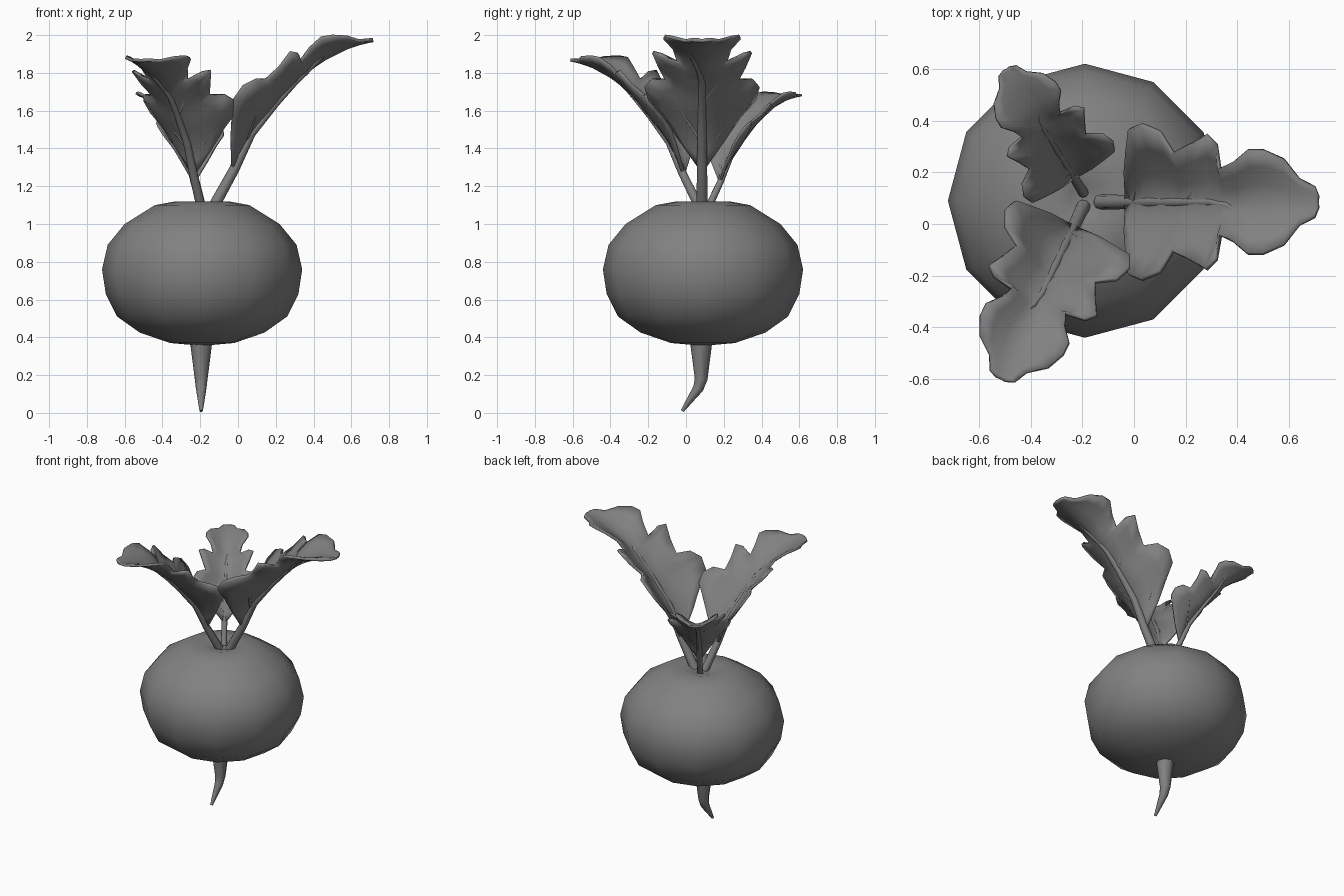
import bpy, bmesh
from math import cos, sin, pi, radians
from mathutils import Matrix, Vector

cube = bpy.data.objects.get("Cube")
if cube:
    bpy.data.objects.remove(cube, do_unlink=True)

grey = bpy.data.materials.new("plain grey")
grey.use_nodes = True
shade = (0.22, 0.22, 0.22, 1)
grey.diffuse_color = shade
grey.node_tree.nodes["Principled BSDF"].inputs["Base Color"].default_value = shade


def activate(obj):
    bpy.ops.object.select_all(action="DESELECT")
    obj.select_set(True)
    bpy.context.view_layer.objects.active = obj


def add_object(name, data, angle=None):
    obj = bpy.data.objects.new(name, data)
    bpy.context.collection.objects.link(obj)
    data.materials.append(grey)
    if angle:
        activate(obj)
        bpy.ops.object.shade_smooth_by_angle(angle=radians(angle))
    return obj


def tube(name, points, radii):
    """Tapered round tube through the points."""
    curve = bpy.data.curves.new(name, "CURVE")
    curve.dimensions = "3D"
    curve.bevel_depth = 1
    curve.bevel_resolution = 2
    curve.use_fill_caps = True
    spline = curve.splines.new("POLY")
    spline.points.add(len(points) - 1)
    for target, point, radius in zip(spline.points, points, radii):
        target.co = (*point, 1)
        target.radius = radius
    obj = add_object(name, curve)
    activate(obj)
    bpy.ops.object.convert(target="MESH")
    bpy.ops.object.shade_smooth_by_angle(angle=radians(50))


# Bulb: a twelve-sided turned profile with a dimple on top
CENTRE = Vector((-0.19, 0.09, 0))
SIDES = 12
profile = [(0, .355), (.17, .37), (.33, .425), (.45, .51), (.51, .63), (.53, .76),
           (.5, .89), (.41, 1.0), (.25, 1.1), (.14, 1.12), (.06, 1.1), (0, 1.08)]
bm = bmesh.new()
verts = [bm.verts.new(CENTRE + Vector((r, 0, z))) for r, z in profile]
edges = [bm.edges.new(pair) for pair in zip(verts, verts[1:])]
bmesh.ops.spin(bm, geom=verts + edges, cent=CENTRE, axis=(0, 0, 1),
               angle=2 * pi, steps=SIDES)
bmesh.ops.remove_doubles(bm, verts=bm.verts, dist=0.001)
bmesh.ops.recalc_face_normals(bm, faces=bm.faces)
mesh = bpy.data.meshes.new("bulb")
bm.to_mesh(mesh)
bm.free()
add_object("bulb", mesh, 60)

# Root tip, bent to the front
tube("root_tip", [(-.195, .08, .4), (-.195, .08, .18), (-.195, .065, .13), (-.195, -.02, .01)],
     [.062, .034, .028, .009])

# Leaf rows along the rib: edge x, edge half width, edge z, rib x, rib z
BASE = Vector((-0.13, 0, 1.09))
ROWS = [(-.03, .015, 1.3, -.02, 1.29), (-.035, .12, 1.45, 0, 1.36),
        (-.03, .2, 1.57, .04, 1.43), (-.02, .28, 1.66, .07, 1.48),
        (.03, .3, 1.73, .11, 1.535), (.1, .27, 1.765, .16, 1.59),
        (.15, .19, 1.765, .2, 1.64), (.22, .225, 1.83, .25, 1.7),
        (.28, .26, 1.91, .3, 1.75), (.32, .22, 1.9, .335, 1.785),
        (.33, .13, 1.86, .36, 1.8), (.38, .15, 1.93, .4, 1.835),
        (.44, .2, 1.985, .46, 1.875), (.5, .2, 1.995, .52, 1.905),
        (.58, .165, 1.99, .58, 1.935), (.64, .09, 1.97, .64, 1.955),
        (.7, .06, 1.975, .7, 1.97), (.715, .02, 1.975, .715, 1.97)]
ACROSS = [-1, -.7, -.35, 0, .35, .7, 1]


def leaf_point(row, v):
    """Point on the cupped blade; v runs from one edge to the other."""
    ex, half, ez, rx, rz = ROWS[row]
    t = abs(v) ** 1.3
    return Vector((rx + (ex - rx) * t, half * v, rz + (ez - rz) * t)) - BASE


def build_leaf(name, base, size, angle):
    place = Matrix.Translation(base) @ Matrix.Rotation(radians(angle), 4, "Z") @ Matrix.Scale(size, 4)

    # Blade
    bm = bmesh.new()
    grid = [[bm.verts.new(place @ leaf_point(i, v)) for v in ACROSS] for i in range(len(ROWS))]
    for low, high in zip(grid, grid[1:]):
        for j in range(len(ACROSS) - 1):
            bm.faces.new((low[j], high[j], high[j + 1], low[j + 1]))
    bmesh.ops.recalc_face_normals(bm, faces=bm.faces)
    mesh = bpy.data.meshes.new(name + "_blade")
    bm.to_mesh(mesh)
    bm.free()
    blade = add_object(name + "_blade", mesh, 50)
    solid = blade.modifiers.new("thickness", "SOLIDIFY")
    solid.thickness = 0.018 * size
    solid.offset = 0
    activate(blade)
    bpy.ops.object.modifier_move_to_index(modifier=solid.name, index=0)

    # Stem and main rib
    path = [Vector((0, 0, 0))] + [leaf_point(i, v) for i, v in
            [(0, 0), (3, 0), (6, 0), (8, 0), (10, -.1), (12, -.3), (13, -.45)]]
    widths = [.03, .027, .024, .02, .018, .015, .011, .006]
    tube(name + "_stem", [place @ p for p in path], [w * size for w in widths])

    # Side veins
    for k, (start, end, v) in enumerate([(1, 3, .55), (6, 8, .55), (2, 5, -.6)]):
        tube(f"{name}_vein_{k + 1}", [place @ leaf_point(start, 0), place @ leaf_point(end, v)],
             [.011 * size, .008 * size])


build_leaf("left_leaf", (-.13, .085, 1.09), 1, 0)
build_leaf("front_leaf", (-.195, .07, 1.09), .88, -115.5)
build_leaf("back_leaf", (-.195, .12, 1.09), .67, 122)
